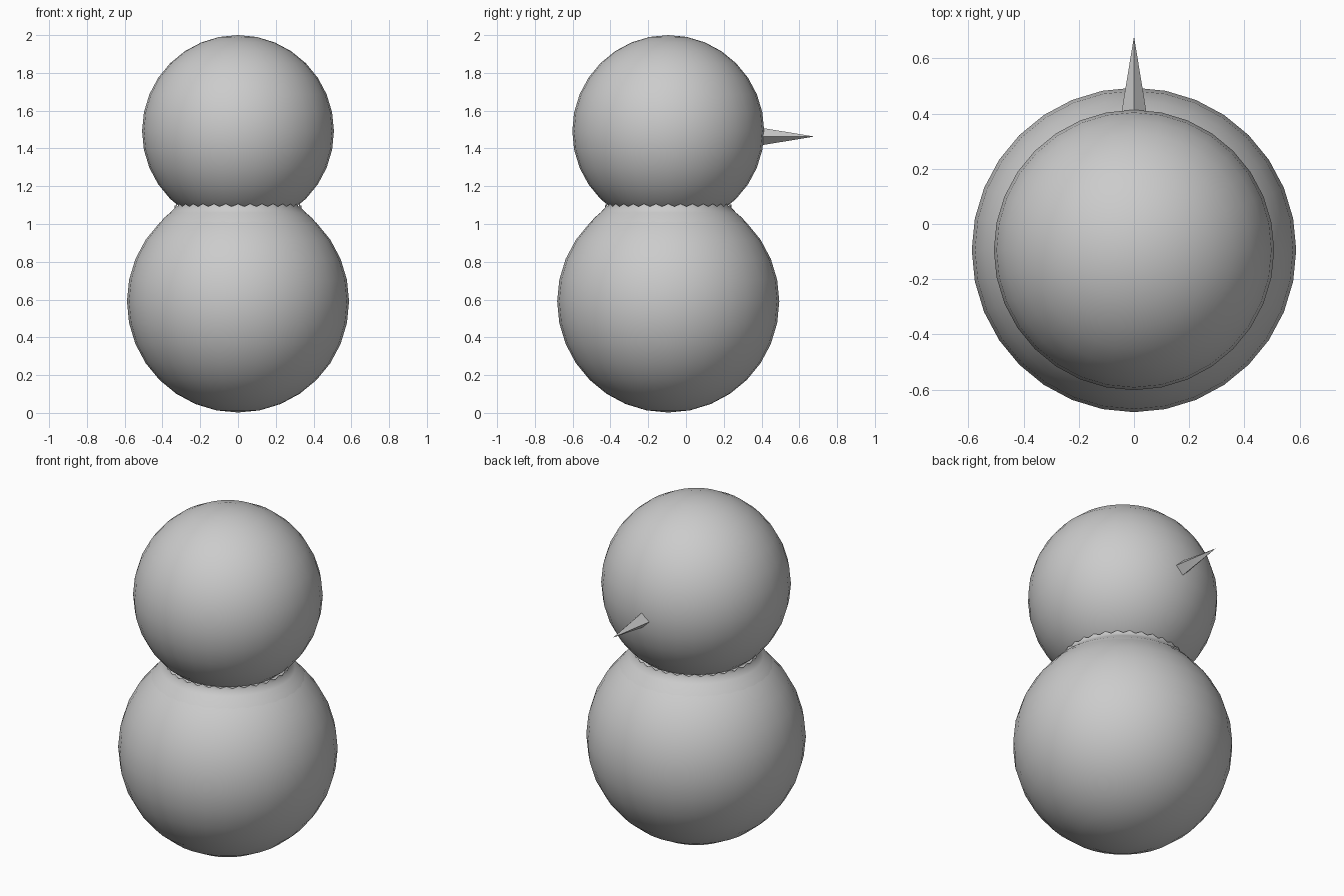
import bpy, bmesh
from math import sin, cos, pi, radians

if "Cube" in bpy.data.objects:
    bpy.data.objects.remove(bpy.data.objects["Cube"])

CY = -0.094  # shared depth centre of both balls


def ball(name, z, r):
    bpy.ops.mesh.primitive_uv_sphere_add(segments=32, ring_count=16, radius=r, location=(0, CY, z))
    ob = bpy.context.object
    ob.name = name
    bpy.ops.object.shade_smooth()
    return ob


# Two stacked snow balls
ball("lower_ball", 0.59, 0.588)
ball("upper_ball", 1.492, 0.508)

# Neck fillet: lathed band rising off the lower ball, ragged upper edge on the upper ball
profile = [(0.425, 0.99), (0.392, 1.032), (0.359, 1.06), (0.336, 1.085), (0.334, 1.10)]
N = 64
bm = bmesh.new()
rings = []
for k, (r, z) in enumerate(profile):
    ring = []
    for i in range(N):
        a = 2 * pi * i / N
        jag = 0.007 * (-1) ** i if k == len(profile) - 1 else 0
        ring.append(bm.verts.new((r * cos(a), CY + r * sin(a), z + jag)))
    rings.append(ring)
for lo, hi in zip(rings, rings[1:]):
    for i in range(N):
        j = (i + 1) % N
        bm.faces.new((lo[i], lo[j], hi[j], hi[i]))
me = bpy.data.meshes.new("neck_fillet")
bm.to_mesh(me)
bm.free()
neck = bpy.data.objects.new("neck_fillet", me)
bpy.context.collection.objects.link(neck)
for p in me.polygons:
    p.use_smooth = True

# Four-sided spike nose pointing to +y, ridges up/down/left/right
bpy.ops.mesh.primitive_cone_add(vertices=4, radius1=0.046, radius2=0, depth=0.28,
                                location=(0, 0.54, 1.463), rotation=(radians(-90), 0, 0))
bpy.context.object.name = "nose"
